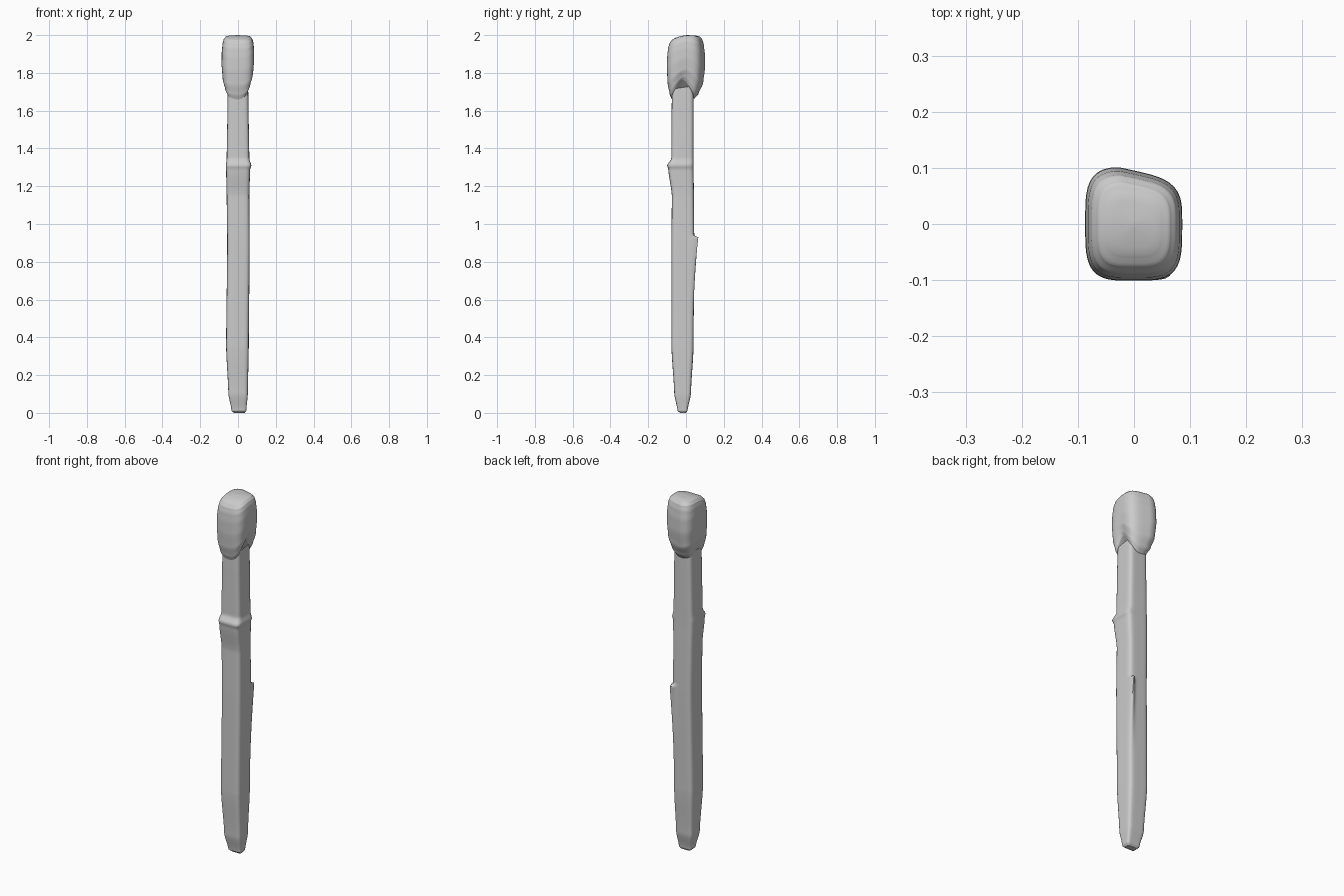
import bpy
import bmesh
from math import sin, cos, pi, exp, hypot

cube = bpy.data.objects.get("Cube")
if cube:
    bpy.data.objects.remove(cube)

grey = bpy.data.materials.new("plain grey")
grey.use_nodes = True
colour = (0.6, 0.6, 0.6, 1)
grey.diffuse_color = colour
grey.node_tree.nodes["Principled BSDF"].inputs["Base Color"].default_value = colour

SIDES = 64


def lerp(a, b, t):
    return a + (b - a) * t


def rounded(angle, power):
    """Point on a unit square with rounded corners."""
    c, s = cos(angle), sin(angle)
    r = (abs(c) ** power + abs(s) ** power) ** (-1 / power)
    return r * c, r * s


def box_point(x0, x1, y0, y1, angle, power):
    u, v = rounded(angle, power)
    return lerp(x0, x1, (u + 1) / 2), lerp(y0, y1, (v + 1) / 2)


def sample(table, t):
    """Smoothly interpolate rows of (key, values...)."""
    for a, b in zip(table, table[1:]):
        if t <= b[0]:
            f = max(0, (t - a[0]) / (b[0] - a[0]))
            f = lerp(f, f * f * (3 - 2 * f), 0.5)
            return [lerp(p, q, f) for p, q in zip(a[1:], b[1:])]
    return table[-1][1:]


def loft(name, rings):
    bm = bmesh.new()
    loops = [[bm.verts.new(p) for p in ring] for ring in rings]
    for low, high in zip(loops, loops[1:]):
        for i in range(SIDES):
            j = (i + 1) % SIDES
            bm.faces.new((low[i], low[j], high[j], high[i]))
    bm.faces.new(loops[0][::-1])
    bm.faces.new(loops[-1])
    mesh = bpy.data.meshes.new(name)
    bm.to_mesh(mesh)
    bm.free()
    ob = bpy.data.objects.new(name, mesh)
    bpy.context.collection.objects.link(ob)
    mesh.materials.append(grey)
    bpy.ops.object.select_all(action="DESELECT")
    ob.select_set(True)
    bpy.context.view_layer.objects.active = ob
    bpy.ops.object.shade_smooth_by_angle(angle=pi / 3)


ANGLES = [2 * pi * i / SIDES for i in range(SIDES)]

# Stick: height, left and right edges, front and back edges
STICK = [
    (0, -0.022, 0.036, -0.032, 0),
    (0.012, -0.034, 0.044, -0.045, 0.008),
    (0.1, -0.051, 0.052, -0.062, 0.026),
    (0.35, -0.063, 0.057, -0.077, 0.04),
    (0.9, -0.057, 0.062, -0.077, 0.044),
    (1.15, -0.06, 0.06, -0.075, 0.042),
    (1.29, -0.063, 0.064, -0.094, 0.04),
    (1.31, -0.064, 0.071, -0.1, 0.04),
    (1.345, -0.06, 0.06, -0.078, 0.04),
    (1.6, -0.056, 0.056, -0.076, 0.04),
    (1.9, -0.05, 0.05, -0.07, 0.038),
]
levels = [0.002 * i for i in range(8)] + [0.02 + 0.01 * i for i in range(189)]
rings = []
for z in levels:
    box = sample(STICK, z)
    ring = []
    for a in ANGLES:
        x, y = box_point(*box, a, 6)
        # Splinter lifting from the back corner, broken off at its top
        if 0.45 < z <= 0.93:
            lift = ((z - 0.45) / 0.48) ** 2
            y += 0.028 * lift * exp(-((a - pi / 4) / 0.22) ** 2)
        ring.append((x, y, z))
    rings.append(ring)
loft("stick", rings)

# Head: share of the height, swell from the stick, size
HEAD = [
    (0, 0, 1), (0.08, 0.4, 1), (0.25, 0.83, 1), (0.5, 1, 1),
    (0.7, 1, 0.99), (0.85, 0.95, 0.96), (0.93, 0.94, 0.89),
    (0.975, 0.94, 0.76), (0.993, 0.94, 0.55), (1, 0.94, 0.06),
]
steps = [i / 40 for i in range(37)] + [lerp(0.9, 1, sin(pi / 2 * i / 20)) for i in range(1, 21)]
rings = []
for t in steps:
    swell, size = sample(HEAD, t)
    ring = []
    for a in ANGLES:
        # Drooping front and back lobes with an arch on either side
        c = cos(a)
        rim = 1.66 + (0.1 if c > 0 else 0.04) * abs(c) ** 3
        sx, sy = box_point(-0.056, 0.056, -0.076, 0.042, a, 6)
        hx, hy = box_point(-0.087, 0.086, -0.101, 0.102, a, 3.8)
        if hy > 0:
            hy *= 1 - 0.22 * max(0, hx + 0.03) / 0.1
        x, y = lerp(sx, hx, swell) * size, lerp(sy, hy, swell) * size
        top = 2 - 0.02 * max(0, (0.02 - y) / 0.1) ** 2
        ring.append((x, y, lerp(rim, top, t)))
    rings.append(ring)
loft("head", rings)
